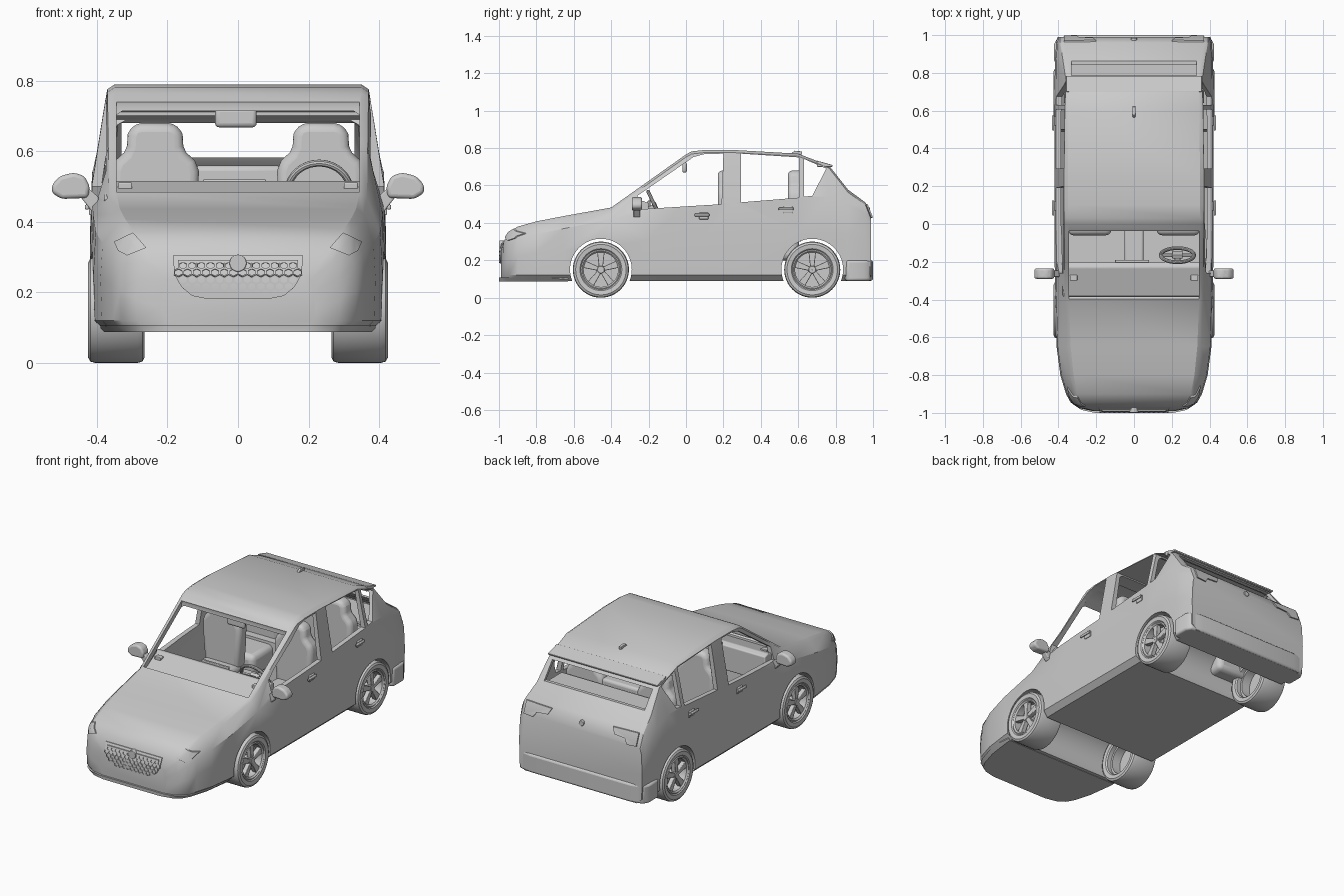
import bpy, bmesh, math
from mathutils import Matrix, Vector
from mathutils.bvhtree import BVHTree

if "Cube" in bpy.data.objects:
    bpy.data.objects.remove(bpy.data.objects["Cube"])

def finish(name, bm, bevel=0, segs=3):
    bmesh.ops.recalc_face_normals(bm, faces=bm.faces)
    me = bpy.data.meshes.new(name)
    bm.to_mesh(me)
    bm.free()
    ob = bpy.data.objects.new(name, me)
    bpy.context.collection.objects.link(ob)
    if bevel:
        m = ob.modifiers.new("bevel", 'BEVEL')
        m.width, m.segments, m.limit_method = bevel, segs, 'ANGLE'
    return smooth(ob)

def smooth(ob, angle=32):
    bpy.ops.object.select_all(action='DESELECT')
    ob.select_set(True)
    bpy.context.view_layer.objects.active = ob
    bpy.ops.object.shade_smooth_by_angle(angle=math.radians(angle))
    return ob

def prism(name, pts, axis, a, b, bevel=0, segs=3):
    """Outline swept along one axis from a to b."""
    put = {'x': lambda p, t: (t, p[0], p[1]), 'y': lambda p, t: (p[0], t, p[1]),
           'z': lambda p, t: (p[0], p[1], t)}[axis]
    bm = bmesh.new()
    A, B = [[bm.verts.new(put(p, t)) for p in pts] for t in (a, b)]
    n = len(pts)
    bm.faces.new(A)
    bm.faces.new(B[::-1])
    for i in range(n):
        bm.faces.new((A[i], A[(i + 1) % n], B[(i + 1) % n], B[i]))
    return finish(name, bm, bevel, segs)

def box(name, x0, x1, y0, y1, z0, z1, bevel=0.004):
    return prism(name, [(x0, y0), (x1, y0), (x1, y1), (x0, y1)], 'z', z0, z1, bevel)

def lathe(name, prof, centre, n=48):
    """Closed (radius, x) profile spun about the x axis."""
    bm = bmesh.new()
    rings = [[bm.verts.new((centre[0] + x, centre[1] + r * math.cos(t), centre[2] + r * math.sin(t)))
              for r, x in prof] for t in (2 * math.pi * i / n for i in range(n))]
    k = len(prof)
    for i in range(n):
        R, S = rings[i], rings[(i + 1) % n]
        for j in range(k):
            bm.faces.new((R[j], R[(j + 1) % k], S[(j + 1) % k], S[j]))
    return finish(name, bm)

def boolean(ob, other, op='DIFFERENCE'):
    m = ob.modifiers.new("bool", 'BOOLEAN')
    m.operation, m.object, m.solver = op, other, 'EXACT'
    bpy.context.view_layer.objects.active = ob
    bpy.ops.object.modifier_apply(modifier="bool")
    bpy.data.objects.remove(other)

def ellipsoid(name, loc, size):
    bm = bmesh.new()
    bmesh.ops.create_uvsphere(bm, u_segments=32, v_segments=20, radius=1,
                              matrix=Matrix.Translation(loc) @ Matrix.Diagonal((*size, 1)))
    return finish(name, bm)

# Body stations: y, half width, belt height, top half width, top height
ST = [(-.99, .22, .20, .20, .25), (-.975, .29, .24, .26, .30), (-.945, .335, .28, .295, .35),
      (-.90, .36, .31, .315, .38), (-.80, .39, .34, .335, .408), (-.65, .41, .37, .35, .437),
      (-.40, .417, .42, .36, .482), (-.2, .42, .46, .362, .624), (0, .42, .49, .364, .766),
      (.03, .42, .493, .364, .782), (.1, .42, .5, .365, .79), (.25, .42, .51, .365, .79),
      (.6, .42, .535, .36, .77), (.765, .42, .54, .355, .706), (.866, .418, .5, .37, .578),
      (.96, .412, .45, .385, .508), (.99, .405, .39, .385, .433)]

def station(y):
    for a, b in zip(ST, ST[1:]):
        if a[0] <= y <= b[0]:
            t = (y - a[0]) / (b[0] - a[0])
            return [p + (q - p) * t for p, q in zip(a, b)]

def loft(name, rows):
    bm = bmesh.new()
    rings = []
    for y, w, belt, wr, zt, zb in rows:
        h = [(w - .035, zb), (w - .004, zb + .03), (w, zb + .6 * (belt - zb)), (w - .006, belt),
             (wr + .006, zt - .014), (wr - .015, zt)]
        rings.append([bm.verts.new((x, y, z)) for x, z in h + [(-x, z) for x, z in h[::-1]]])
    n = len(rings[0])
    for R, S in zip(rings, rings[1:]):
        for i in range(n):
            bm.faces.new((R[i], R[(i + 1) % n], S[(i + 1) % n], S[i]))
    bm.faces.new(rings[0])
    bm.faces.new(rings[-1])
    return finish(name, bm)

body = loft("car_body", [(*s, .09) for s in ST])
bm = bmesh.new()
bm.from_mesh(body.data)
tree = BVHTree.FromBMesh(bm)
bm.free()
solid = body.data.copy()

def panel(name, pts, y0, y1, k=1.008):
    """Raised patch that follows the body surface."""
    me = solid.copy()
    c = Vector((0, 0, .3))
    me.transform(Matrix.Translation(c) @ Matrix.Scale(k, 4) @ Matrix.Translation(-c))
    ob = bpy.data.objects.new(name, me)
    bpy.context.collection.objects.link(ob)
    boolean(ob, prism("cutter", pts, 'y', y0, y1), 'INTERSECT')
    return smooth(ob)

# Hollow cabin, windows and wheel wells
rows = []
for y in (-.37, -.28, -.27, -.2, 0, .03, .1, .25, .49, .5, .6, .765, .866, .94):
    _, w, belt, wr, zt = station(y)
    rows.append((y, w - .025, belt - .02, wr - .02, zt - .025, .12 if -.275 < y < .495 else .345))
boolean(body, loft("cutter", rows))
boolean(body, prism("cutter", [(-.38, .44), (-.385, .478), (-.42, .50), (-.06, .80), (-.035, .735), (-.04, .69)],
                    'x', -.345, .345))
boolean(body, prism("cutter", [(.74, .68), (.9, .68), (.9, .583), (.74, .583)], 'x', -.33, .33))
for pts in ([(-.26, .472), (-.26, .545), (.04, .752), (.1, .768), (.2, .77), (.19, .50)],
            [(.295, .77), (.295, .51), (.605, .535), (.605, .75)],
            [(.63, .742), (.63, .54), (.675, .545), (.75, .69)]):
    boolean(body, prism("cutter", pts, 'x', -.6, .6))
for y in (-.455, .675):
    ring = [(y + .165 * math.cos(t), .15 + .165 * math.sin(t)) for t in (math.pi * i / 32 for i in range(64))]
    boolean(body, prism("cutter", ring, 'x', -.6, .6))
smooth(body)

# Spoiler, bumpers, roof antenna
prism("rear_spoiler", [(.70, .733), (.785, .709), (.783, .70), (.70, .70)], 'x', -.36, .36, .003)
half = [(.40, .85), (.424, .86), (.424, .95), (.405, .985), (.33, 1.0)]
prism("rear_bumper", half + [(-x, y) for x, y in half[::-1]], 'z', .09, .20, .012)
panel("front_bumper_lip", [(-.39, .08), (.39, .08), (.39, .107), (-.39, .107)], -1.1, -.63, 1.01)
prism("roof_antenna", [(.56, .768), (.58, .786), (.62, .782), (.622, .765)], 'x', -.008, .008, .003)

# Lights on both sides
for s in (1, -1):
    panel("headlight", [(s * x, z) for x, z in ((.26, .327), (.298, .37), (.352, .344), (.34, .318), (.315, .305))],
          -1.1, -.7)
    panel("tail_light", [(s * x, z) for x, z in ((.2, .495), (.37, .5), (.37, .43), (.31, .425), (.29, .455), (.22, .46))],
          .9, 1.1)

# Grille with honeycomb mesh and plain round badges
gh = [(.185, .305), (.18, .25), (.16, .215), (.13, .19), (.09, .182)]
panel("grille", gh + [(-x, z) for x, z in gh[::-1]], -1.1, -.93, 1.005)
bm = bmesh.new()
for r in range(5):
    z = .198 + r * .019
    lim = min(.17, .115 + (z - .198) * 1.6)
    for c in range(-8, 9):
        x = (c + .5 * (r % 2)) * .026
        if abs(x) > lim:
            continue
        p, nrm = tree.ray_cast(Vector((x, -2, z)), Vector((0, 1, 0)))[:2]
        q = (nrm if nrm.y < 0 else -nrm).to_track_quat('Z', 'Y').to_matrix().to_4x4()
        vs = [[bm.verts.new(Matrix.Translation(p) @ q @ Vector(
            (rad * math.sin(i * math.pi / 3), rad * .9 * math.cos(i * math.pi / 3), h)))
            for i in range(6)] for rad, h in ((.015, 0), (.015, .009), (.011, .009), (.011, 0))]
        for A, B in zip(vs, vs[1:] + vs[:1]):
            for i in range(6):
                bm.faces.new((A[i], A[(i + 1) % 6], B[(i + 1) % 6], B[i]))
finish("grille_mesh", bm)
panel("grille_bar", [(-.17, .284), (.17, .284), (.17, .292), (-.17, .292)], -1.1, -.93, 1.012)
for name, z, r, y0, y1 in (("front_badge", .283, .024, -.998, -.96), ("rear_badge", .465, .016, .96, .985)):
    prism(name, [(r * math.cos(t), z + r * math.sin(t)) for t in (math.pi * i / 16 for i in range(32))],
          'y', y0, y1, .003)

# Wheels: tyre, rim, five spokes, hub and backing disc
for s in (1, -1):
    for y in (-.455, .675):
        c = (0, y, .15)
        lathe("tyre", [(r, s * x) for r, x in ((.105, .415), (.112, .422), (.135, .425), (.146, .419), (.15, .405),
              (.15, .285), (.146, .271), (.135, .265), (.112, .268), (.105, .275))], c)
        lathe("rim", [(r, s * x) for r, x in ((.106, .417), (.10, .42), (.092, .412), (.092, .30), (.106, .30))], c)
        lathe("hub", [(r, s * x) for r, x in ((.001, .415), (.018, .415), (.024, .405), (.024, .36), (.001, .36))], c, 24)
        lathe("brake_disc", [(r, s * x) for r, x in ((.001, .37), (.093, .37), (.093, .355), (.001, .355))], c)
        for k in range(5):
            a = math.pi / 2 + k * 2 * math.pi / 5
            d, e = Vector((math.cos(a), math.sin(a))), Vector((-math.sin(a), math.cos(a)))
            pts = [Vector((y, .15)) + d * u + e * v for u, v in ((.015, -.011), (.096, -.02), (.096, .02), (.015, .011))]
            prism("wheel_spoke", pts, 'x', s * .385, s * .412, .003, 2)

# Wing mirrors and door handles
for s in (1, -1):
    ob = prism("wing_mirror", [(s * x, z) for x, z in ((.425, .468), (.50, .465), (.528, .482), (.528, .505),
               (.505, .53), (.465, .54), (.435, .53), (.42, .50))], 'y', -.29, -.235, .016, 4)
    prism("mirror_arm", [(s * x, z) for x, z in ((.395, .43), (.415, .43), (.45, .475), (.43, .50), (.395, .47))],
          'y', -.28, -.245, .004)
    for y, z in ((.09, .437), (.54, .47)):
        x0, x1 = sorted((s * .405, s * .423))
        box("handle_plate", x0, x1, y - .02, y + .03, z - .018, z + .018)
        x0, x1 = sorted((s * .423, s * .434))
        box("door_handle", x0, x1, y - .045, y + .035, z - .002, z + .012)

# Seats
sh = [(.11, .3), (.122, .45), (.124, .545), (.112, .575), (.088, .597), (.08, .615), (.078, .648), (.066, .674), (.04, .68)]
for row, y in (("front", .17), ("rear", .545)):
    for s in (1, -1):
        c = s * .235
        prism(row + "_seat_back", [(c + x, z) for x, z in sh] + [(c - x, z) for x, z in sh[::-1]],
              'y', y, y + .085, .025, 4)
        box(row + "_seat_cushion", c - .115, c + .115, y - .23, y + .06, .2, .33, .03)
box("rear_bench_middle", -.125, .125, .56, .62, .3, .56, .015)
box("parcel_shelf", -.37, .37, .64, .86, .525, .54)

# Dashboard, vents, console
prism("dashboard", [(-.385, .468), (-.23, .517), (-.2, .507), (-.2, .36), (-.3, .35)], 'x', -.38, .38, .006)
box("centre_screen", -.10, .08, -.205, -.19, .44, .52)
box("centre_console", -.05, .05, -.24, .12, .13, .36, .01)
for s in (1, -1):
    box("dash_vent", s * .32 - .02, s * .32 + .02, -.30, -.27, .49, .512)

# Steering wheel, tilted forward at the top
tilt = Matrix.Translation((.23, -.165, .487)) @ Matrix.Rotation(math.radians(115), 4, 'X')
bpy.ops.mesh.primitive_torus_add(major_segments=40, minor_segments=10, major_radius=.088, minor_radius=.01)
wheel = bpy.context.object
wheel.name = "steering_wheel"
wheel.matrix_world = tilt
smooth(wheel)
for name, b in (("steering_spokes", (-.085, .085, -.012, .012, -.006, .006)),
                ("steering_hub", (-.028, .028, -.028, .022, -.012, .01)),
                ("steering_column", (-.015, .015, -.015, .015, .0, .07))):
    box(name, *b).matrix_world = tilt

# Rear view mirror
box("rear_view_mirror", -.065, .053, -.02, .005, .668, .724, .012)
box("mirror_stem", -.012, .0, -.012, .0, .715, .755, .002)
